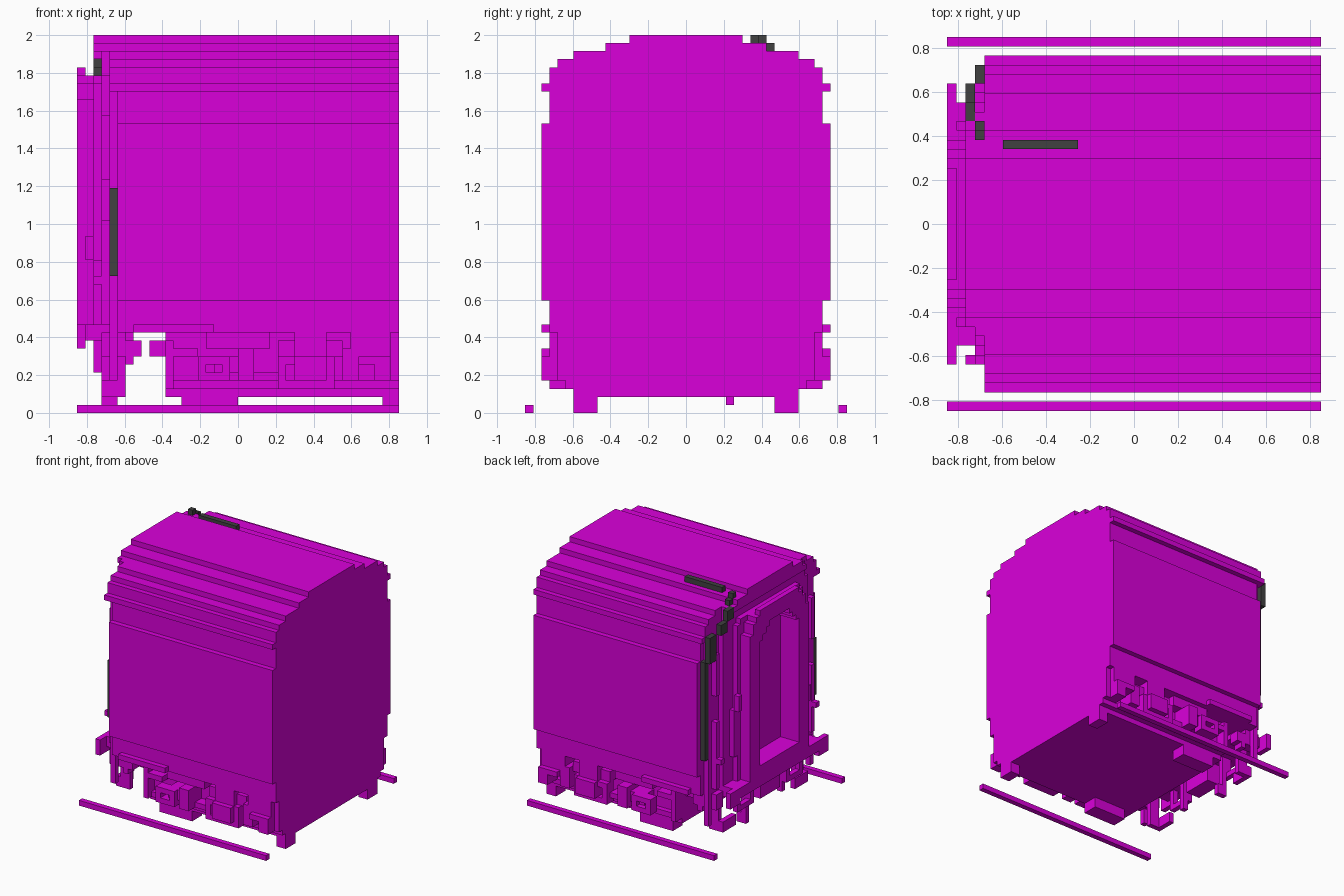
import bpy, bmesh

V = 2 / 47  # size of one block

cube = bpy.data.objects.get("Cube")
if cube:
    bpy.data.objects.remove(cube, do_unlink=True)


def material(name, colour):
    m = bpy.data.materials.new(name)
    m.use_nodes = True
    m.diffuse_color = colour
    m.node_tree.nodes["Principled BSDF"].inputs["Base Color"].default_value = colour
    return m


MAGENTA = material("magenta", (0.7, 0, 0.7, 1))
GREY = material("dark_grey", (0.052, 0.052, 0.052, 1))


def blocks(name, boxes, mat=MAGENTA, mirror=False):
    """One object from boxes (x0, x1, y0, y1, z0, z1) in block units."""
    bm = bmesh.new()
    if mirror:
        boxes = boxes + [(a, b, -d, -c, e, f) for a, b, c, d, e, f in boxes]
    for x0, x1, y0, y1, z0, z1 in boxes:
        made = bmesh.ops.create_cube(bm, size=1)["verts"]
        for v in made:
            v.co.x = (x1 if v.co.x > 0 else x0) * V
            v.co.y = (y1 if v.co.y > 0 else y0) * V
            v.co.z = (z1 if v.co.z > 0 else z0) * V
    mesh = bpy.data.meshes.new(name)
    bm.to_mesh(mesh)
    bm.free()
    mesh.materials.append(mat)
    ob = bpy.data.objects.new(name, mesh)
    bpy.context.collection.objects.link(ob)
    return ob


def door_half(z):
    """Half width of the arched doorway at height z."""
    if z < 13 or z >= 40:
        return 0
    return 6 if z < 37 else 6 - (z - 36)


def slab(name, x0, x1, rows, door=True):
    """Stack of centred layers (z0, z1, half width), pierced by the doorway."""
    runs = []
    for z0, z1, half in rows:
        for z in range(z0, z1):
            hole = door_half(z) if door else 0
            if runs and runs[-1][2:] == [half, hole]:
                runs[-1][1] = z + 1
            else:
                runs.append([z, z + 1, half, hole])
    boxes = []
    for z0, z1, half, hole in runs:
        if hole:
            boxes += [(x0, x1, hole, half, z0, z1), (x0, x1, -half, -hole, z0, z1)]
        else:
            boxes.append((x0, x1, -half, half, z0, z1))
    return blocks(name, boxes)


def ring(x0, x1, y0, y1, z0, z1):
    """Boxes of a one-block-thick rectangular frame facing sideways."""
    return [
        (x0, x1, y0, y1, z0, z0 + 1),
        (x0, x1, y0, y1, z1 - 1, z1),
        (x0, x0 + 1, y0, y1, z0 + 1, z1 - 1),
        (x1 - 1, x1, y0, y1, z0 + 1, z1 - 1),
    ]


# Carriage body with stepped roof
slab("body", -15, 20, [(10, 40, 17)], door=False)
slab("body_end", -16, -15, [(10, 40, 16)], door=False)
slab("roof", -16, 20, [(40, 41, 18), (41, 43, 17), (43, 44, 16), (44, 45, 14),
                       (45, 46, 10), (46, 47, 7)], door=False)
blocks("side_panel", [(-15, 20, 17, 18, 14, 36)], mirror=True)

# Layered end wall around the doorway, with the roof overhang
slab("end_wall", -17, -16, [(9, 42, 13), (42, 44, 12), (44, 45, 12), (45, 46, 10), (46, 47, 7)])
slab("end_panel", -18, -17, [(9, 41, 10), (41, 42, 9)])
slab("roof_overhang", -18, -17, [(44, 45, 11), (45, 46, 10), (46, 47, 7)])
slab("gangway_base", -19, -18, [(9, 39, 9), (39, 41, 8), (41, 42, 7)])
slab("gangway_frame", -20, -19, [(9, 39, 9), (39, 41, 8), (41, 42, 7), (42, 43, 6)])

# Handrails and small fittings on the end wall
blocks("end_handrail", [
    (-17, -16, 14, 15, 11, 24),
    (-18, -17, 14, 15, 16, 17),
    (-17, -16, 14, 15, 29, 37),
], mirror=True)
blocks("left_latch", [(-18, -17, 10, 11, 16, 25), (-19, -18, 10, 11, 25, 28)])
blocks("right_latch", [(-18, -17, -11, -10, 16, 19), (-19, -18, -11, -10, 19, 22)])

# Buffers, coupling beam and hoses
blocks("buffer", [(-20, -19, 12, 15, 8, 11)], mirror=True)
blocks("buffer_beam", [
    (-20, -19, -15, 15, 9, 11),
    (-19, -14, -13, 13, 9, 11),
    (-14, -13, -13, 13, 9, 10),
    (-18, -15, -3, 3, 5, 9),
])
blocks("hose", [
    (-16, -15, 15, 16, 4, 10),
    (-17, -14, 13, 15, 7, 10),
    (-18, -17, 9, 10, 5, 9),
    (-17, -16, 9, 13, 2, 4),
    (-16, -14, 12, 13, 2, 9),
    (-18, -17, 5, 6, 5, 9),
    (-18, -17, 6, 9, 5, 6),
    (-17, -16, 5, 6, 3, 9),
    (-14, -13, 13, 15, 6, 9),
    (-13, -12, 13, 15, 7, 9),
], mirror=True)
blocks("hanging_hose", [(-17, -15, 5, 6, 1, 3)])

# Underframe core and closing plate at the cut end
blocks("underframe", [(-9, 20, -14, 14, 2, 10), (-11, -9, -13, 13, 7, 9)])
blocks("end_plate", [(19, 20, -15, 15, 3, 4), (19, 20, -16, 16, 4, 10)])

# Wheels and rails
blocks("wheel", [(-7, 0, 11, 14, 0, 2), (18, 20, 11, 14, 0, 2)], mirror=True)
blocks("rail", [(-20, 20, 19, 20, 0, 1)], mirror=True)

# Running gear hung on both sides
blocks("step_ledge", [(-13, -3, 17, 18, 10, 11)], mirror=True)
blocks("bogie_frame", [
    (-8, 19, 14, 15, 3, 4),
    (-9, -8, 14, 16, 3, 9),
    (-8, -5, 14, 16, 7, 8),
    (-3, 0, 14, 17, 5, 7),
    (0, 2, 14, 18, 4, 8),
    (2, 5, 14, 16, 4, 5),
    (7, 11, 15, 18, 4, 7),
    (13, 15, 14, 17, 4, 8),
    (15, 19, 14, 18, 6, 7),
    (17, 19, 15, 18, 4, 6),
] + ring(-5, -1, 16, 18, 4, 7) + ring(5, 12, 15, 17, 3, 7), mirror=True)
blocks("equipment_box", [
    (-4, 4, 14, 16, 8, 10),
    (7, 11, 14, 17, 7, 10),
    (5, 7, 14, 16, 7, 9),
    (11, 13, 14, 16, 7, 9),
    (14, 19, 14, 17, 7, 10),
], mirror=True)

# Dark cables and grab rails
blocks("roof_stick", [(-14, -6, 8, 9, 46, 47)], GREY)
blocks("roof_cable", [
    (-17, -16, 9, 10, 46, 47),
    (-17, -16, 10, 11, 45, 46),
    (-18, -17, 11, 13, 43, 45),
    (-18, -17, 13, 15, 41, 43),
    (-17, -16, 15, 17, 36, 41),
], GREY)
blocks("left_grab_rail", [(-16, -15, 16, 17, 17, 36)], GREY)
blocks("right_grab_rail", [(-16, -15, -17, -16, 17, 28)], GREY)
